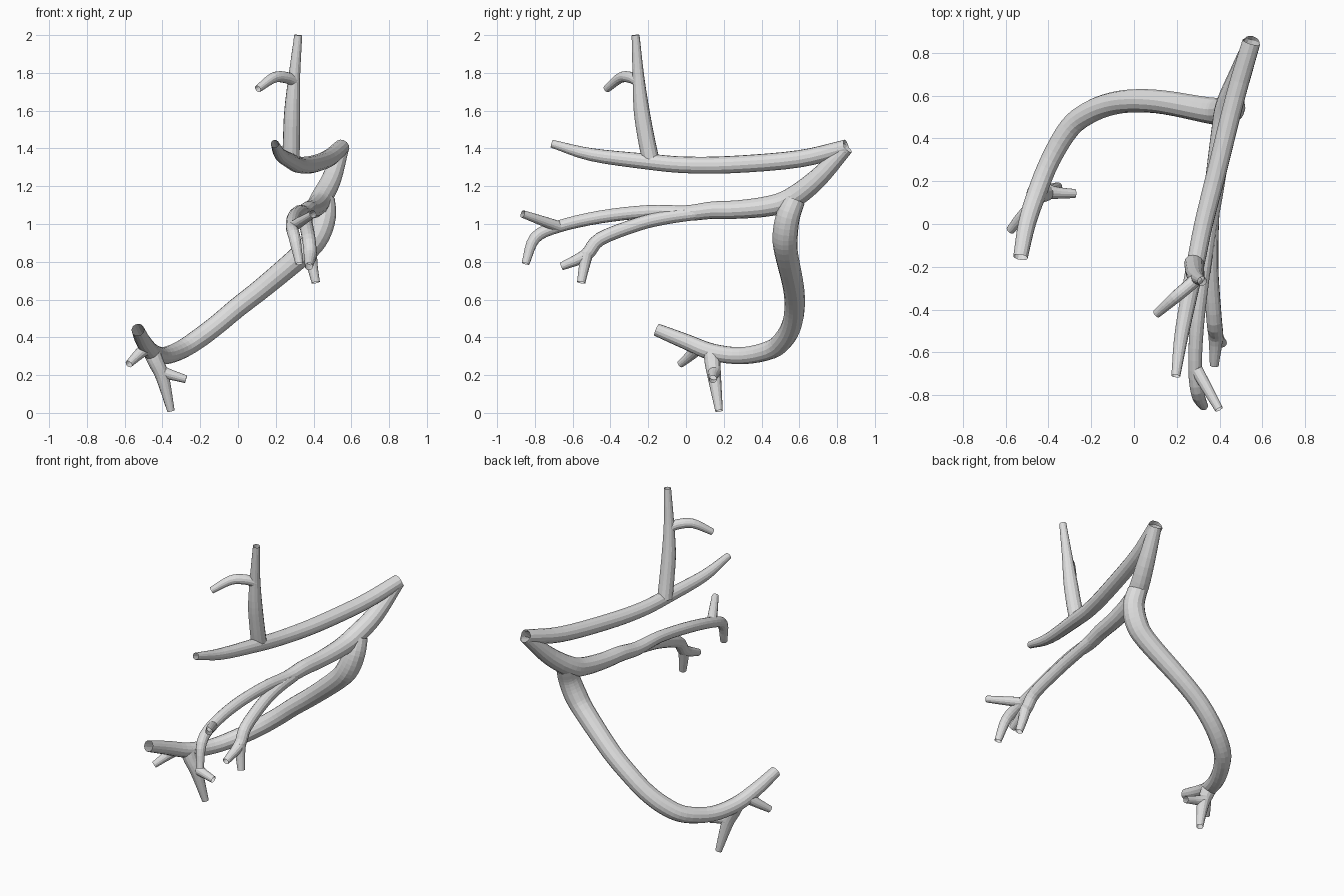
import bpy, bmesh, math
from mathutils import Vector

SIDES = 14
STEPS = 4

bark = bpy.data.materials.new("light grey bark")
bark.diffuse_color = (0.73, 0.73, 0.73, 1)


def spline(pts):
    """Catmull-Rom samples through (x, y, z, radius) points."""
    p = [Vector(q) for q in pts]
    p = [2 * p[0] - p[1]] + p + [2 * p[-1] - p[-2]]
    out = []
    for a, b, c, d in zip(p, p[1:], p[2:], p[3:]):
        for i in range(STEPS):
            t = i / STEPS
            out.append(0.5 * (2 * b + (c - a) * t + (2 * a - 5 * b + 4 * c - d) * t * t
                              + (3 * b - a - 3 * c + d) * t ** 3))
    return out + [p[-2]]


def branch(name, pts):
    """Open, tapered, flat-faced tube swept along a curved path."""
    path = spline(pts)
    pos = [q.to_3d() for q in path]
    bm = bmesh.new()
    rings, normal, last = [], None, None
    for i, q in enumerate(path):
        tan = (pos[min(i + 1, len(pos) - 1)] - pos[max(i - 1, 0)]).normalized()
        if normal is None:
            normal = tan.orthogonal().normalized()
        else:
            normal = last.rotation_difference(tan) @ normal
        last = tan
        side = tan.cross(normal)
        ring = []
        for k in range(SIDES):
            a = 2 * math.pi * k / SIDES
            ring.append(bm.verts.new(pos[i] + q[3] * (math.cos(a) * normal + math.sin(a) * side)))
        rings.append(ring)
    for r, s in zip(rings, rings[1:]):
        for k in range(SIDES):
            n = (k + 1) % SIDES
            bm.faces.new((r[k], r[n], s[n], s[k]))
    mesh = bpy.data.meshes.new(name)
    bm.to_mesh(mesh)
    bm.free()
    mesh.materials.append(bark)
    bpy.context.collection.objects.link(bpy.data.objects.new(name, mesh))


# Upper limb with its upright shoot
branch("upper_limb", [(.548, .85, 1.405, .043), (.475, .6, 1.345, .046), (.388, .25, 1.315, .046),
                      (.325, 0, 1.313, .044), (.285, -.2, 1.33, .042), (.225, -.5, 1.367, .034),
                      (.195, -.71, 1.425, .021)])
branch("upright_shoot", [(.28, -.185, 1.33, .046), (.283, -.21, 1.45, .045), (.287, -.235, 1.6, .042),
                         (.298, -.252, 1.78, .031), (.319, -.267, 2, .021)])
branch("upright_twig", [(.3, -.25, 1.755, .03), (.255, -.29, 1.775, .03), (.19, -.345, 1.775, .028),
                        (.105, -.42, 1.715, .02)])

# Middle limb and its fork
branch("middle_limb", [(.55, .85, 1.405, .038), (.493, .69, 1.235, .053), (.438, .55, 1.13, .058),
                       (.415, .44, 1.095, .054), (.39, .28, 1.077, .049), (.37, .14, 1.073, .046),
                       (.35, 0, 1.058, .041), (.325, -.2, 1.065, .035),
                       (.295, -.455, 1.037, .034), (.285, -.68, .985, .032),
                       (.3, -.8, .925, .031), (.325, -.85, .79, .021)])
branch("middle_twig", [(.287, -.67, .985, .03), (.34, -.765, 1.018, .026), (.397, -.865, 1.053, .02)])
branch("fork_limb", [(.365, .05, 1.055, .034), (.358, -.1, 1.035, .036), (.36, -.25, 1.0, .036),
                     (.375, -.455, .92, .036), (.382, -.53, .835, .034), (.375, -.66, .775, .021)])
branch("fork_twig", [(.384, -.525, .845, .034), (.395, -.54, .77, .028), (.412, -.555, .69, .022)])

# Long lower limb curling round to the front
branch("lower_limb", [(.455, .575, 1.13, .058), (.455, .54, 1.04, .064), (.42, .525, .94, .067),
                      (.35, .53, .85, .062), (.14, .568, .67, .056), (0, .575, .56, .054),
                      (-.11, .56, .468, .053), (-.21, .52, .392, .053), (-.3, .45, .335, .05),
                      (-.39, .3, .303, .046), (-.455, .14, .322, .045), (-.5, 0, .377, .041),
                      (-.53, -.155, .44, .034)])
branch("lower_shoot", [(-.46, .14, .33, .046), (-.435, .14, .27, .042), (-.4, .15, .19, .036),
                       (-.355, .175, .01, .02)])
branch("lower_shoot_twig", [(-.405, .15, .215, .036), (-.35, .145, .2, .027), (-.275, .142, .178, .021)])
branch("lower_side_twig", [(-.485, .065, .345, .036), (-.53, .025, .305, .028), (-.578, -.03, .258, .02)])
